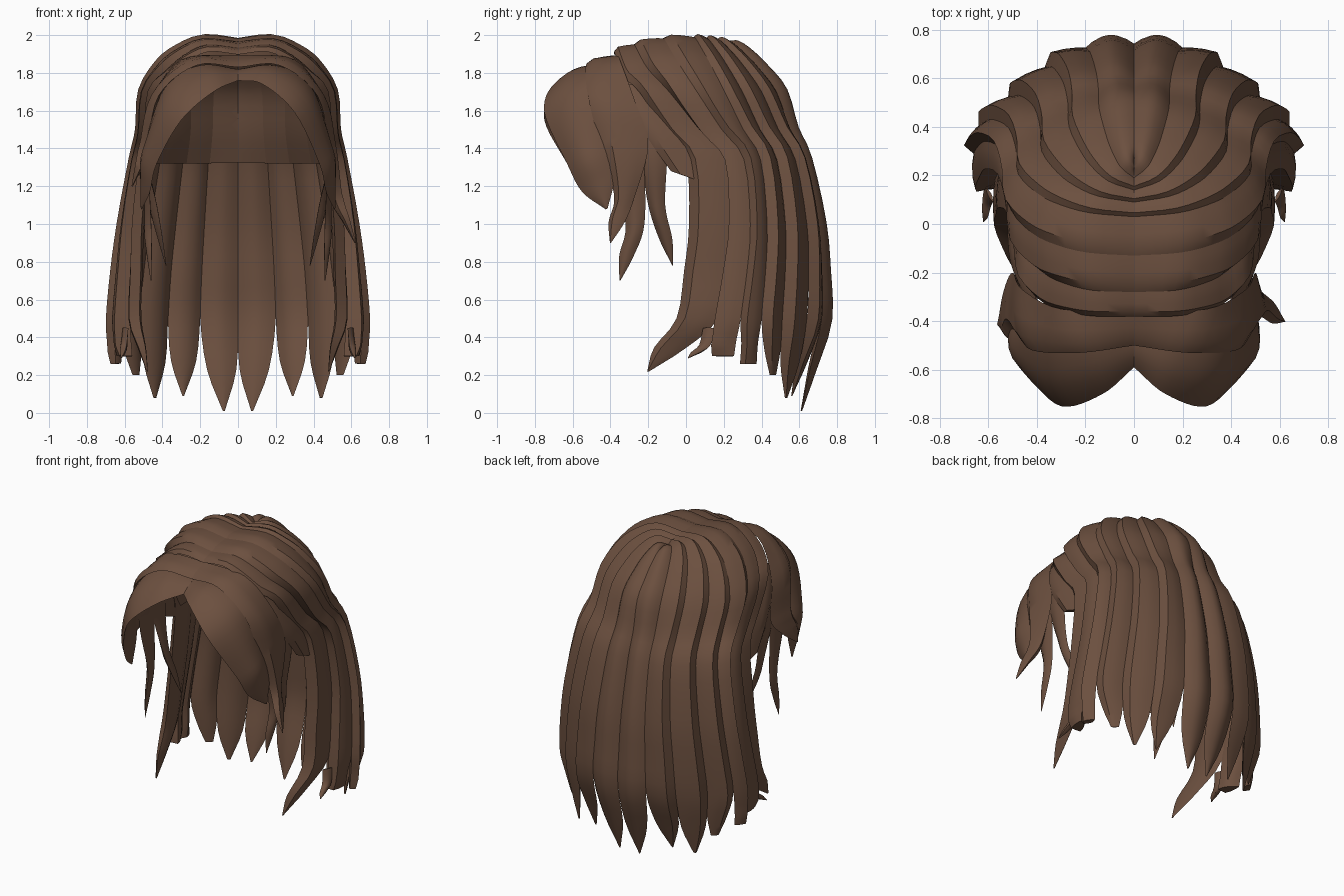
import bpy
import math
from mathutils import Vector

if "Cube" in bpy.data.objects:
    bpy.data.objects.remove(bpy.data.objects["Cube"])

brown = bpy.data.materials.new("chestnut_brown")
brown.diffuse_color = (0.15, 0.08, 0.05, 1)
brown.use_nodes = True
brown.node_tree.nodes["Principled BSDF"].inputs["Base Color"].default_value = brown.diffuse_color

RIDGE = [(0, 0), (.2, .4), (.45, .75), (.75, 1), (1, 0)]    # stepped lock section
ARCH = [(0, 0), (.15, .5), (.35, .9), (.5, 1), (.65, .9), (.85, .5), (1, 0)]
FLAT = [(0, 0), (.5, 0), (1, 0)]


def smooth_path(pts, sub):
    """Catmull-Rom curve through the points."""
    p = [Vector(q) for q in pts]
    p = [2 * p[0] - p[1]] + p + [2 * p[-1] - p[-2]]
    out = []
    for i in range(1, len(p) - 2):
        a, b, c, d = p[i - 1:i + 3]
        for s in range(sub):
            t = s / sub
            out.append(.5 * (2 * b + (c - a) * t + (2 * a - 5 * b + 4 * c - d) * t * t
                             + (3 * b - a - 3 * c + d) * t ** 3))
    return out + [p[-2]]


def lock(name, back, front, tip=None, section=RIDGE, amp=(.04, .04), side=1,
         tip_width=.05, sub=3, thick=.03, inset=0):
    """Loft a closed hair lock between its back and front edges, ending at the tip."""
    back, front = [Vector(v) for v in back], [Vector(v) for v in front]
    if tip:
        tip = Vector(tip)
        half = (front[-1] - back[-1]) / 2
        mid = (front[-1] + back[-1]) / 2
        m = mid.lerp(tip, .55)
        w = max(.78, tip_width)
        back += [m - half * w, tip - half * tip_width]
        front += [m + half * w, tip + half * tip_width]
    A, B = smooth_path(back, sub), smooth_path(front, sub)
    n = len(A)
    verts = []
    for i in range(n):
        lo, hi = max(i - 1, 0), min(i + 1, n - 1)
        along = (A[hi] + B[hi]) - (A[lo] + B[lo])
        normal = (B[i] - A[i]).cross(along).normalized()
        grow = min(1, .3 + 1.2 * i / n)
        if tip:
            grow *= min(1, (n - 1 - i) / (2 * sub) + .1 + .6 * (tip_width > .5))
        rise = (amp[0] + (amp[1] - amp[0]) * i / n) * grow
        outer = [(u, h * rise) for u, h in section]
        inner = [(u, -math.sin(math.pi * u) * thick * grow) for u, h in section[-2:0:-1]]
        for u, d in outer + inner:
            v = A[i].lerp(B[i], u) + normal * (d - inset)
            v.x = max(v.x, 0) * side
            verts.append(v)
    w = 2 * len(section) - 2
    faces = [[i * w + j, i * w + (j + 1) % w, (i + 1) * w + (j + 1) % w, (i + 1) * w + j]
             for i in range(n - 1) for j in range(w)]
    faces += [list(range(w))[::-1], [(n - 1) * w + j for j in range(w)]]
    if side < 0:
        faces = [f[::-1] for f in faces]
    me = bpy.data.meshes.new(name)
    me.from_pydata(verts, [], faces)
    me.materials.append(brown)
    ob = bpy.data.objects.new(name, me)
    bpy.context.collection.objects.link(ob)
    bpy.ops.object.select_all(action='DESELECT')
    ob.select_set(True)
    bpy.context.view_layer.objects.active = ob
    bpy.ops.object.shade_smooth_by_angle(angle=.6)
    return ob


# Spread of a seam from the parting outwards, for the back and for the temples
X_BACK = [0, .28, .47, .6, .72, .73, .78, .885, .955, 1]
X_SIDE = [0, .3, .52, .7, .85, .88, .92, .98, .99, 1]
Y_BACK = [0, .1, .25, .4, .57, .66, .77, .92, .975, 1]
Y_SIDE = [0, 0, .05, .15, .4, .8, 1.15, 1.2, 1.12, 1]


def seam(k, bx, by, sy):
    """Seam line between two long locks: hem position and start on the parting."""
    top = 1.975 - .6 * (sy + .02) ** 2
    zs = [top, top + .015, top - .04, top - .12, 1.7, 1.5, 1.34, 1.0, .75, .5]
    fx, fy = (k / 7) ** 3, k / 7
    return [Vector((bx * (a + (b - a) * fx), sy + (by - sy) * (c + (d - c) * fy), z))
            for a, b, c, d, z in zip(X_BACK, X_SIDE, Y_BACK, Y_SIDE, zs)]


hems = [(0, .74, .25), (.2, .72, .19), (.37, .64, .14), (.52, .51, .09),
        (.64, .4, .03), (.66, .29, -.13), (.57, .17, -.28), (.52, -.05, -.38)]
seams = [seam(k, *h) for k, h in enumerate(hems)]
tips = [(.075, .61, .01), (.29, .56, .09), (.44, .53, .08), (.54, .46, .2),
        (.64, .33, .26), (.6, .2, .3), (.48, -.2, .22)]
widths = [.05, .05, .1, .3, .8, .9, .05]

for side, tag in ((1, "right"), (-1, "left")):
    # Long back and side locks, with the lining of the crown beneath
    for k, tip in enumerate(tips):
        lock(f"long_lock_{k + 1}_{tag}", seams[k], seams[k + 1], tip,
             ARCH if k == 0 else RIDGE, (.045, .085 if k == 5 else .045), side, widths[k])
        lock(f"crown_lining_{k + 1}_{tag}", seams[k][:7], seams[k + 1][:7],
             section=FLAT, amp=(0, 0), side=side, inset=.04, thick=.005)

    # Small curl under the side hem
    lock(f"hem_curl_{tag}", [(.61, .15, .45), (.62, .13, .36)],
         [(.58, .09, .45), (.59, .07, .36)], (.62, .01, .29), ARCH, (.02, .02), side)

    # Panel over the temple, joining the front band to the side locks
    lock(f"temple_panel_{tag}",
         [(.4, -.24, 1.75), (.45, -.15, 1.62), (.49, -.02, 1.45), (.505, .12, 1.21)],
         [(.4, -.34, 1.73), (.45, -.3, 1.62), (.49, -.2, 1.45), (.5, -.08, 1.28)],
         amp=(.02, .02), side=side, thick=.015)

    # Band in front of the crown, flicking out at its end
    band_back = [(0, -.36, 1.895), (.3, -.35, 1.87), (.46, -.27, 1.65), (.5, -.2, 1.42), (.52, -.27, 1.15)]
    band_front = [(0, -.5, 1.83), (.22, -.53, 1.84), (.42, -.52, 1.68), (.48, -.45, 1.4), (.51, -.38, 1.15)]
    end = 5 if side > 0 else 4
    lock(f"front_band_{tag}", band_back[:end], band_front[:end],
         (.62, -.4, .9) if side > 0 else (.56, -.41, 1.2), RIDGE, (.04, .04), side, sub=5)

    # Sweeping fringe
    drop = 0 if side > 0 else .04
    lock(f"fringe_{tag}",
         [(0, -.45, 1.82), (.2, -.48, 1.84), (.39, -.47, 1.73), (.48, -.41, 1.42)],
         [(0, -.59, 1.76), (.13, -.7, 1.74 - drop), (.3, -.75, 1.59 - drop), (.43, -.63, 1.32)],
         (.51, -.42, 1.08), ARCH, (.05, .05), side, sub=6, thick=.01)

    # Thin wisps at the temple
    lock(f"temple_wisp_front_{tag}",
         [(.46, -.24, 1.6), (.48, -.22, 1.3), (.48, -.22, 1.0)],
         [(.45, -.46, 1.6), (.47, -.39, 1.3), (.46, -.32, 1.0)],
         (.46, -.35, .7), ARCH, (.03, .03), side, sub=5, thick=.01)
    lock(f"temple_wisp_back_{tag}",
         [(.45, -.1, 1.6), (.48, -.1, 1.35), (.45, -.11, 1.1)],
         [(.45, -.3, 1.6), (.48, -.24, 1.35), (.43, -.2, 1.1)],
         (.38, -.07, .78), ARCH, (.03, .03), side, sub=5, thick=.01)
